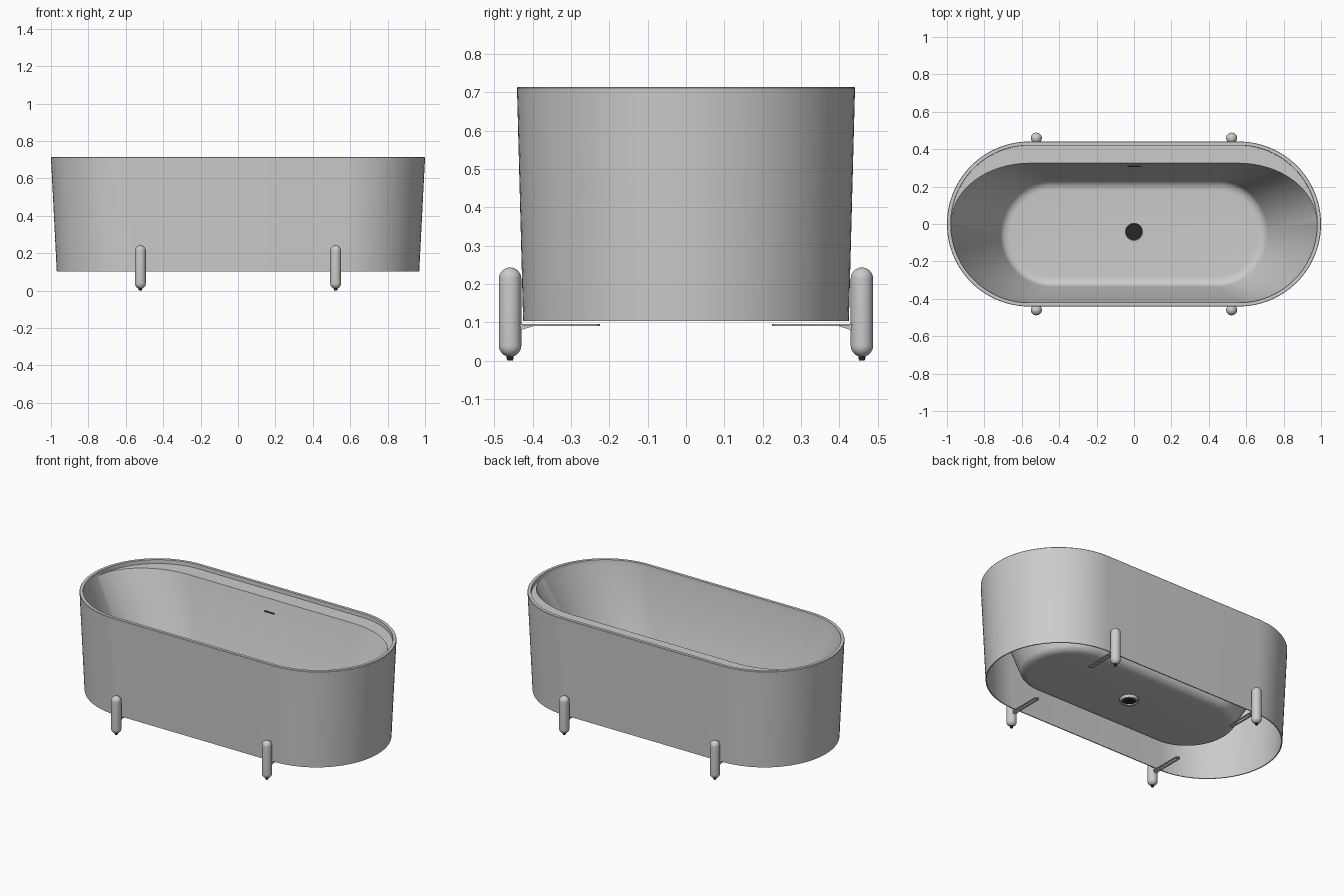
import bpy, bmesh, math

if "Cube" in bpy.data.objects:
    bpy.data.objects.remove(bpy.data.objects["Cube"])

N = 24  # steps per quarter turn


def ring(z, ax, cx, front, back=None, y0=0.0):
    """Stadium outline: half-length ax, straight half-length cx, front/back half-widths."""
    back = front if back is None else back
    pts = []
    for q in range(4):
        sx = cx if q in (0, 3) else -cx
        ry = back if q < 2 else front
        for i in range(1 if q in (0, 2) else 0, N + 1):
            a = (q + i / N) * math.pi / 2
            pts.append((sx + (ax - cx) * math.cos(a), y0 + ry * math.sin(a), z))
    return pts


def loft(name, rings, cap=(False, False), closed=False, color=None, angle=30):
    bm = bmesh.new()
    rows = [[bm.verts.new(p) for p in r] for r in rings]
    n = len(rows[0])
    pairs = list(zip(rows, rows[1:])) + ([(rows[-1], rows[0])] if closed else [])
    for a, b in pairs:
        for i in range(n):
            j = (i + 1) % n
            bm.faces.new((a[i], a[j], b[j], b[i]))
    if cap[0]:
        bm.faces.new(rows[0][::-1])
    if cap[1]:
        bm.faces.new(rows[-1])
    bmesh.ops.remove_doubles(bm, verts=bm.verts, dist=1e-5)
    bmesh.ops.recalc_face_normals(bm, faces=bm.faces)
    return finish(name, bm, color, angle)


def finish(name, bm, color=None, angle=30):
    me = bpy.data.meshes.new(name)
    bm.to_mesh(me)
    bm.free()
    ob = bpy.data.objects.new(name, me)
    bpy.context.collection.objects.link(ob)
    if color:
        mat = bpy.data.materials.get("dark") or bpy.data.materials.new("dark")
        mat.diffuse_color = color
        mat.use_nodes = True
        mat.node_tree.nodes["Principled BSDF"].inputs["Base Color"].default_value = mat.diffuse_color
        me.materials.append(mat)
    bpy.ops.object.select_all(action='DESELECT')
    ob.select_set(True)
    bpy.context.view_layer.objects.active = ob
    bpy.ops.object.shade_smooth_by_angle(angle=math.radians(angle))
    return ob


def disc(z, r, y0=0.0):
    return ring(z, r, 0, r, y0=y0)


DARK = (0.02, 0.02, 0.02, 1)
DY = -0.042  # drain position
FZ = 0.20    # basin floor height

# Floor fillet, starting tangent to the sloped walls
fillet = []
for k in range(7):
    t = math.radians(12) + k / 6 * math.radians(78)
    inset = 0.055 * (1 - math.cos(t))
    fillet.append(ring(FZ + 0.045 * (1 - math.sin(t)), 0.717 - inset, 0.445,
                       0.284 - inset, y0=-0.05))

# Tub shell: inner skirt, outer skirt, rim, back ledge, basin, floor with drain hole
loft("tub_shell", [
    ring(0.68, 0.992, 0.56, 0.434),
    ring(0.103, 0.963, 0.545, 0.419),
    ring(0.103, 0.969, 0.545, 0.425),
    ring(0.711, 1.000, 0.56, 0.441),
    ring(0.714, 0.998, 0.56, 0.439),
    ring(0.714, 0.980, 0.56, 0.421),
    ring(0.690, 0.979, 0.56, 0.420),
    ring(0.690, 0.979, 0.56, 0.420, 0.325),
] + fillet + [disc(FZ, 0.050, DY)])

# Drain: flanged ring and dark plug
loft("drain_ring", [disc(FZ + 0.001, 0.051, DY), disc(FZ + 0.001, 0.046, DY),
                    disc(FZ - 0.02, 0.040, DY), disc(FZ - 0.02, 0.052, DY),
                    disc(FZ - 0.006, 0.056, DY), disc(FZ - 0.003, 0.051, DY)], closed=True)
loft("drain_plug", [disc(FZ - 0.012, 0.0415, DY), disc(FZ - 0.008, 0.043, DY)],
     cap=(True, True), color=DARK)

# Overflow slot on the back wall
slot = loft("overflow_slot", [ring(-0.003, 0.036, 0.031, 0.005), ring(0.001, 0.036, 0.031, 0.005)],
            cap=(True, True), color=DARK)
slot.location = (0, 0.3085, 0.612)
slot.rotation_euler = (math.radians(78), 0, 0)

# Four capsule legs with feet and slotted support brackets
R, Z0, Z1, LY = 0.0292, 0.010, 0.243, 0.459
arc = [math.radians(9 * k) for k in range(11)]
capsule = [disc(Z0 + R - R * math.cos(a), max(R * math.sin(a), 0.001)) for a in arc]
capsule += [disc(Z1 - R + R * math.sin(a), max(R * math.cos(a), 0.001)) for a in arc]

for sx, lr in ((-1, "left"), (1, "right")):
    for sy, fb in ((-1, "front"), (1, "back")):
        tag = f"{fb}_{lr}"
        x = 0.522 * sx
        leg = loft(f"{tag}_leg", capsule, cap=(True, True))
        leg.location = (x, LY * sy, 0)
        foot = loft(f"{tag}_foot", [disc(0, 0.007), disc(0.006, 0.009), disc(0.014, 0.009)],
                    cap=(True, True), color=DARK)
        foot.location = (x, LY * sy, 0)
        bar = loft(f"{tag}_bracket", [ring(0.090, 0.108, 0.092, 0.016),
                                      ring(0.096, 0.108, 0.092, 0.016),
                                      ring(0.096, 0.090, 0.084, 0.006),
                                      ring(0.090, 0.090, 0.084, 0.006)], closed=True)
        bar.location = (x, 0.333 * sy, 0)
        bar.rotation_euler = (0, 0, math.pi / 2)
        # Wedge joining bracket and leg
        bm = bmesh.new()
        tri = [(0.44, 0.096), (0.44, 0.077), (0.395, 0.091)]
        a, b = ([bm.verts.new((x + w, y * sy, z)) for y, z in tri] for w in (-0.012, 0.012))
        bm.faces.new(a)
        bm.faces.new(b)
        for i in range(3):
            j = (i + 1) % 3
            bm.faces.new((a[i], a[j], b[j], b[i]))
        bmesh.ops.recalc_face_normals(bm, faces=bm.faces)
        finish(f"{tag}_bracket_wedge", bm)
